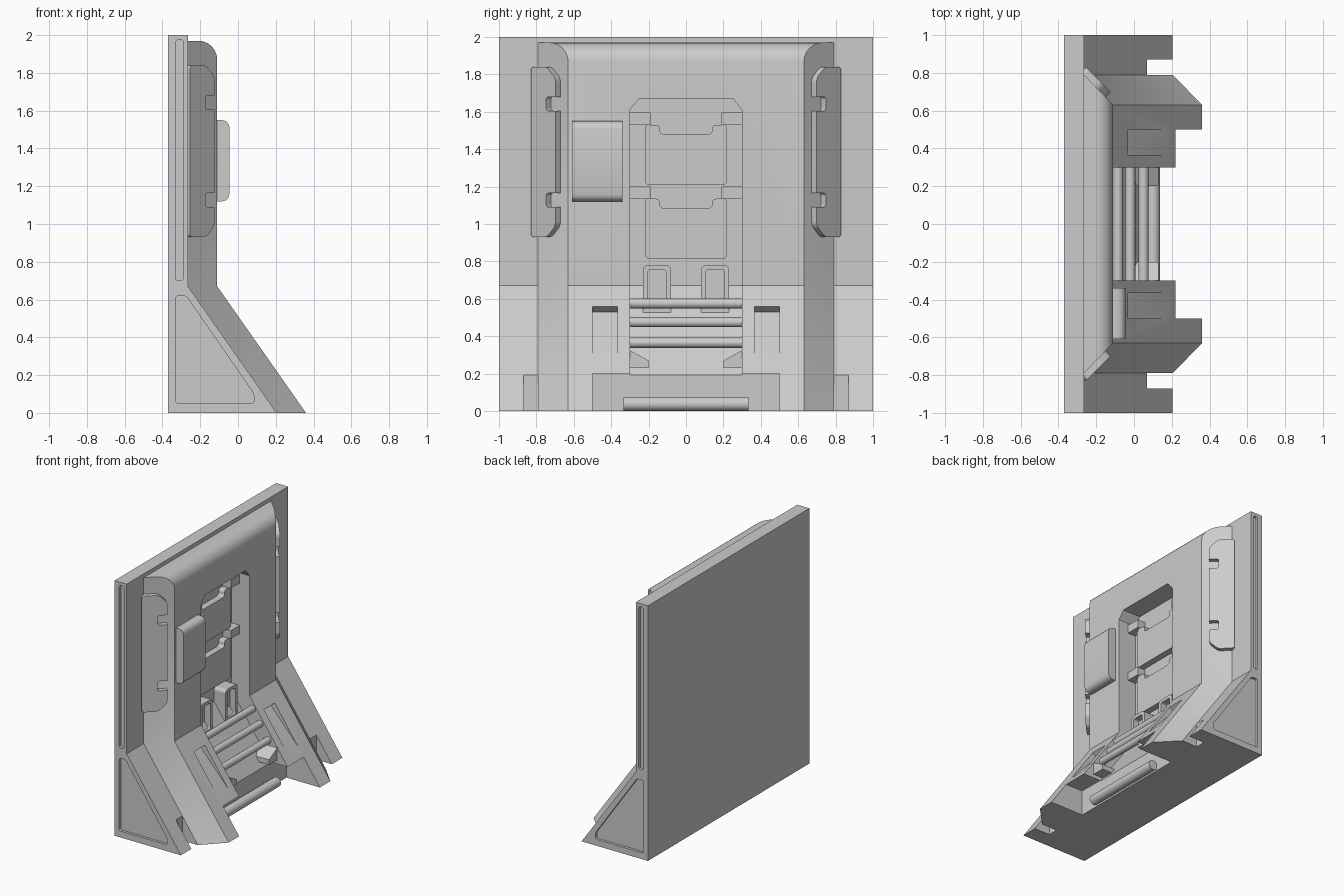
import bpy, bmesh, math
from mathutils import Vector

cube = bpy.data.objects.get("Cube")
if cube:
    bpy.data.objects.remove(cube, do_unlink=True)

GREY = (0.6, 0.6, 0.6, 1)
grey = bpy.data.materials.new("plain_grey")
grey.use_nodes = True
grey.diffuse_color = GREY
grey.node_tree.nodes["Principled BSDF"].inputs["Base Color"].default_value = GREY

X, Y, Z = Vector((1, 0, 0)), Vector((0, 1, 0)), Vector((0, 0, 1))
BASE, FRONT, KNEE = -0.265, -0.11, 0.67   # wall face, raised face, bend height


def finish(name, bm):
    bmesh.ops.recalc_face_normals(bm, faces=bm.faces[:])
    mesh = bpy.data.meshes.new(name)
    bm.to_mesh(mesh)
    bm.free()
    mesh.materials.append(grey)
    obj = bpy.data.objects.new(name, mesh)
    bpy.context.collection.objects.link(obj)
    return obj


def prism(name, pts, u, v, w, origin=(0, 0, 0), round_by=0):
    """Extrude a flat outline in the u/v plane along w, rounding its corners."""
    bm = bmesh.new()
    o = Vector(origin)
    low = [bm.verts.new(o + u * a + v * b) for a, b in pts]
    high = [bm.verts.new(p.co + w) for p in low]
    bm.faces.new(low)
    bm.faces.new(high)
    n = len(pts)
    for i in range(n):
        j = (i + 1) % n
        bm.faces.new((low[i], low[j], high[j], high[i]))
    if round_by:
        edges = [bm.edges.get((a, b)) for a, b in zip(low, high)]
        bmesh.ops.bevel(bm, geom=edges, offset=round_by, segments=3,
                        profile=0.5, affect='EDGES')
    return finish(name, bm)


def rect(a0, b0, a1, b1):
    return [(a0, b0), (a1, b0), (a1, b1), (a0, b1)]


def box(name, x0, x1, y0, y1, z0, z1):
    return prism(name, rect(y0, z0, y1, z1), Y, Z, X * (x1 - x0), X * x0)


def cut(target, cutter):
    cutter.hide_render = True
    mod = target.modifiers.new("cut", 'BOOLEAN')
    mod.operation, mod.solver, mod.object = 'DIFFERENCE', 'EXACT', cutter
    bpy.context.view_layer.objects.active = target
    bpy.ops.object.modifier_apply(modifier=mod.name)
    bpy.data.objects.remove(cutter, do_unlink=True)


def smooth(obj):
    bpy.ops.object.select_all(action='DESELECT')
    obj.select_set(True)
    bpy.context.view_layer.objects.active = obj
    bpy.ops.object.shade_smooth_by_angle(angle=math.radians(35))


def rod(name, x, z, radius, half):
    ring = [(radius * math.cos(k * math.tau / 16), radius * math.sin(k * math.tau / 16))
            for k in range(16)]
    smooth(prism(name, ring, X, Z, Y * 2 * half, (x, -half, z)))


# Back wall with sloping foot
wall = prism("back_wall", [(-0.37, 0), (0.205, 0), (BASE, KNEE), (BASE, 2), (-0.37, 2)],
             X, Z, Y * 2, -Y)
cut(wall, box("toe_cutter", 0.07, 0.5, -0.5, 0.5, -0.1, 0.2))
for side in (-1, 1):
    cut(wall, box("notch_cutter", 0.07, 0.5, *sorted((side * 0.79, side * 0.87)), -0.1, 0.2))
    cut(wall, prism("slot_cutter", rect(-0.33, 0.7, -0.29, 1.975), X, Z, Y * side * 0.1,
                    Y * side * 0.98, 0.015))
    cut(wall, prism("triangle_cutter",
                    [(-0.33, 0.05), (0.085, 0.05), (0.085, 0.1), (-0.275, 0.62), (-0.33, 0.62)],
                    X, Z, Y * side * 0.1, Y * side * 0.98, 0.015))

# Raised centre body, lofted through levels of (height, wall x, face x)
levels = [(0, 0.205, 0.36), (KNEE, BASE, FRONT)]
for k in range(7):
    a = k * math.pi / 12
    levels.append((1.87 + 0.1 * math.sin(a), BASE, FRONT - 0.1 * (1 - math.cos(a))))
bm = bmesh.new()
rings = []
for z, xb, xf in levels:
    y = 0.79 - (xf - xb) * 1.03
    rings.append([bm.verts.new(p) for p in
                  ((xb - 0.04, -0.79, z), (xb, -0.79, z), (xf, -y, z),
                   (xf, y, z), (xb, 0.79, z), (xb - 0.04, 0.79, z))])
bm.faces.new(rings[0])
bm.faces.new(rings[-1])
for low, high in zip(rings, rings[1:]):
    for i in range(6):
        j = (i + 1) % 6
        bm.faces.new((low[i], low[j], high[j], high[i]))
body = finish("centre_body", bm)
cut(body, prism("recess_cutter",
                [(-0.3, -0.1), (0.3, -0.1), (0.3, 1.61), (0.25, 1.67), (-0.25, 1.67), (-0.3, 1.61)],
                Y, Z, X * 2, -X))
cut(body, box("gap_cutter", 0.07, 0.8, -0.5, 0.5, -0.1, 0.2))
for side in (-1, 1):
    cut(body, prism("wedge_cutter", [(-0.065, 0.53), (0.18, 0.26), (0.25, 0.3), (0.02, 0.6)],
                    X, Z, Y * side * 0.135, Y * side * 0.365))
smooth(body)

# Hatches, tabs and brackets inside the recess
for n, z in enumerate((0.815, 1.21)):
    outline = [(-0.22, 0), (0.22, 0), (0.22, 0.32), (0.14, 0.32), (0.14, 0.27),
               (-0.14, 0.27), (-0.14, 0.32), (-0.22, 0.32)]
    prism(f"hatch_{n}", outline, Y, Z, X * 0.06, (BASE - 0.01, 0, z), 0.02)
    for side in (-1, 1):
        box(f"hatch_tab_{n}_{side}", BASE - 0.01, BASE + 0.07,
            *sorted((side * 0.19, side * 0.31)), z + 0.32, z + 0.385)
for side in (-1, 1):
    bracket = prism(f"bracket_{side}", rect(-0.075, 0.5, 0.075, 0.78), Y, Z, X * 0.12,
                    (BASE - 0.02, side * 0.155, 0), 0.025)
    cut(bracket, prism("window_cutter", rect(-0.05, 0.55, 0.05, 0.755), Y, Z, X * 0.2,
                       (BASE + 0.05, side * 0.155, 0), 0.015))
    prism(f"corner_gusset_{side}",
          [(side * 0.31, 0.23), (side * 0.2, 0.23), (side * 0.2, 0.27), (side * 0.31, 0.33)],
          Y, Z, X * 0.13)

# Cross rods and the low pipe
for n, (x, z) in enumerate(((-0.085, 0.575), (-0.02, 0.475), (0.05, 0.365))):
    rod(f"cross_rod_{n}", x, z, 0.027, 0.31)
rod("low_pipe", 0.1, 0.038, 0.038, 0.335)

# Clip plates lying on the angled sides
for side in (-1, 1):
    along = Vector((1, -side, 0)).normalized()
    outward = Vector((1, side, 0)).normalized()
    clip = prism(f"side_clip_{side}",
                 [(-0.02, 0.93), (0.1, 0.93), (0.165, 0.99), (0.165, 1.78), (0.1, 1.84), (-0.02, 1.84)],
                 along, Z, outward * 0.05, Vector((BASE, side * 0.79, 0)) - outward * 0.015, 0.02)
    for z in (1.09, 1.605):
        cut(clip, prism("clip_cutter", rect(0.095, z, 0.2, z + 0.075), along, Z, outward * 0.2,
                        Vector((BASE, side * 0.79, 0)) - outward * 0.1, 0.015))

# Single padded box on the face
smooth(prism("face_box", rect(FRONT - 0.06, 1.12, -0.045, 1.55), X, Z, Y * 0.27,
             -Y * 0.61, 0.04))
